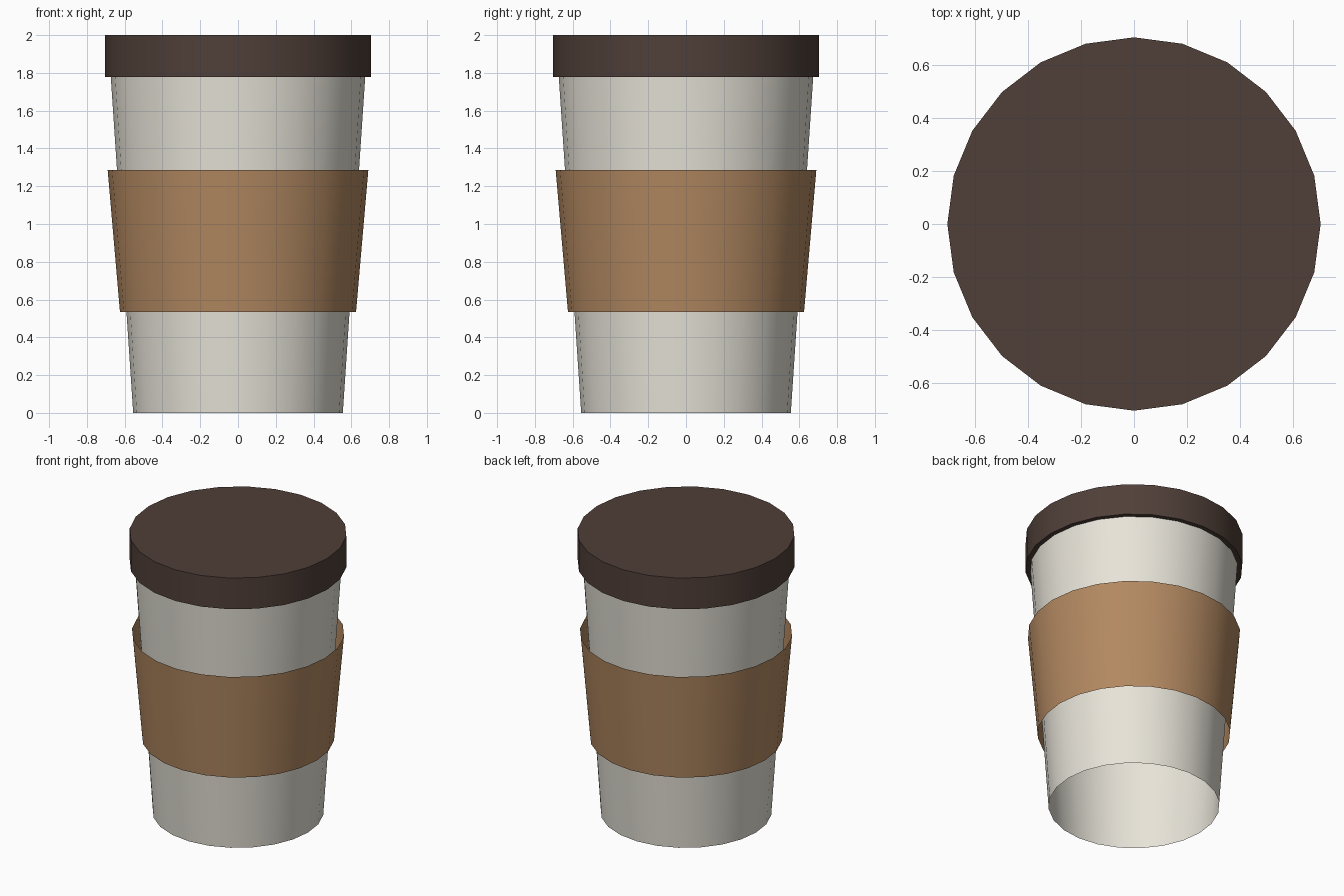
import bpy, math

if "Cube" in bpy.data.objects:
    bpy.data.objects.remove(bpy.data.objects["Cube"])

SIDES = 24


def material(name, rgb):
    m = bpy.data.materials.new(name)
    m.diffuse_color = (*rgb, 1.0)
    m.use_nodes = True
    m.node_tree.nodes["Principled BSDF"].inputs["Base Color"].default_value = m.diffuse_color
    return m


def tapered(name, z0, z1, r0, r1, mat, fill='NOTHING'):
    """Round tapered wall from z0 to z1, open or capped at the ends."""
    bpy.ops.mesh.primitive_cone_add(vertices=SIDES, radius1=r0, radius2=r1,
                                    depth=z1 - z0, end_fill_type=fill,
                                    location=(0, 0, (z0 + z1) / 2))
    ob = bpy.context.object
    ob.name = name
    ob.data.materials.append(mat)
    bpy.ops.object.shade_smooth_by_angle(angle=math.radians(30))
    return ob


cream = material("cream_paper", (0.80, 0.77, 0.69))
card = material("brown_card", (0.45, 0.25, 0.12))
dark = material("dark_plastic", (0.08, 0.05, 0.04))

# Cup wall, open at both ends, tucked slightly into the lid
tapered("cup", 0.0, 1.80, 0.555, 0.675, cream)

# Loose cardboard sleeve around the cup
tapered("sleeve", 0.535, 1.285, 0.625, 0.69, card)

# Solid lid
tapered("lid", 1.777, 2.0, 0.705, 0.705, dark, fill='NGON')
